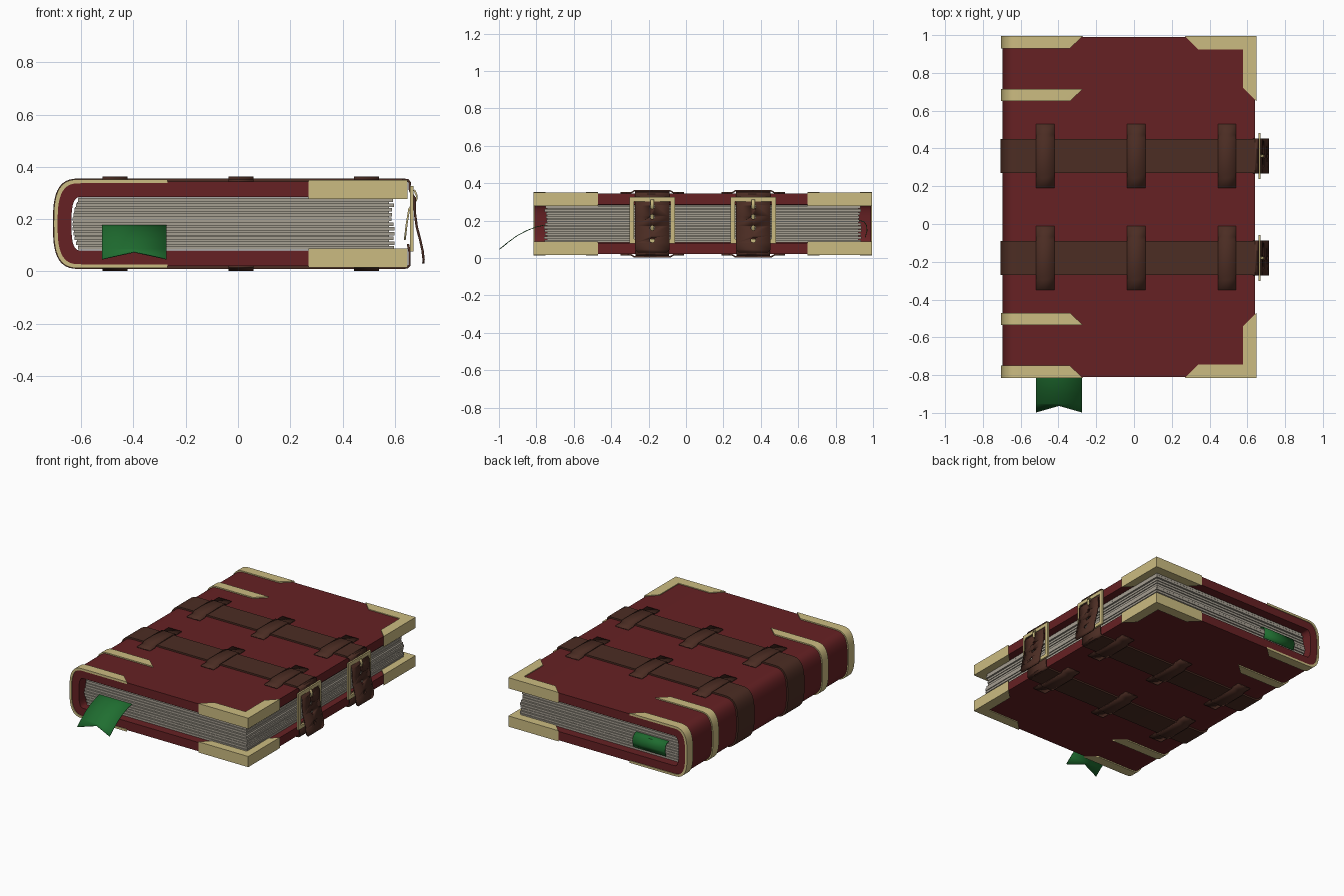
import bpy, bmesh, math, random
from mathutils import Vector, Matrix

if "Cube" in bpy.data.objects:
    bpy.data.objects.remove(bpy.data.objects["Cube"])
random.seed(4)


def material(name, rgb):
    m = bpy.data.materials.new(name)
    m.use_nodes = True
    m.diffuse_color = (*rgb, 1)
    m.node_tree.nodes["Principled BSDF"].inputs["Base Color"].default_value = (*rgb, 1)
    return m


RED = material("red_leather", (0.133, 0.015, 0.017))
GOLD = material("pale_gold", (0.60, 0.50, 0.22))
BROWN = material("brown_leather", (0.072, 0.026, 0.017))
GREEN = material("green_ribbon", (0.014, 0.156, 0.03))
PAPER = material("paper", (0.376, 0.342, 0.283))

MID_Y, MID_Z, HALF_Z = 0.09, 0.1825, 0.162


def finish(name, bm, mat):
    bmesh.ops.recalc_face_normals(bm, faces=bm.faces)
    me = bpy.data.meshes.new(name)
    bm.to_mesh(me)
    bm.free()
    me.materials.append(mat)
    me.shade_smooth()
    me.set_sharp_from_angle(angle=math.radians(35))
    ob = bpy.data.objects.new(name, me)
    bpy.context.collection.objects.link(ob)
    return ob


def prism(name, points, sweep, mat, edit=None):
    """Close a 3D outline and sweep it along a vector."""
    bm = bmesh.new()
    face = bm.faces.new([bm.verts.new(p) for p in points])
    ext = bmesh.ops.extrude_face_region(bm, geom=[face])
    bmesh.ops.translate(bm, vec=sweep, verts=[v for v in ext["geom"] if isinstance(v, bmesh.types.BMVert)])
    if edit:
        edit(bm)
    return finish(name, bm, mat)


def box(name, lo, hi, mat):
    outline = [(lo[0], lo[1], lo[2]), (hi[0], lo[1], lo[2]), (hi[0], hi[1], lo[2]), (lo[0], hi[1], lo[2])]
    return prism(name, outline, Vector((0, 0, hi[2] - lo[2])), mat)


def strip(name, path, across, thick, mat, notch=None, narrow=1.0):
    """Bent strip: a path widened along a vector, with an optional notched or narrowed end."""
    bm = bmesh.new()
    across = Vector(across)
    rows = []
    for i, p in enumerate(path):
        last = i == len(path) - 1
        w = across * (narrow if last else 1)
        centre = Vector(p) + (Vector(notch) if notch and last else Vector())
        rows.append([bm.verts.new(q) for q in (Vector(p) - w, centre, Vector(p) + w)])
    for a, b in zip(rows, rows[1:]):
        for k in range(2):
            bm.faces.new((a[k], a[k + 1], b[k + 1], b[k]))
    ob = finish(name, bm, mat)
    sol = ob.modifiers.new("thickness", "SOLIDIFY")
    sol.thickness, sol.offset = thick, 0
    return ob


def spine_line(d, x_end, y):
    """Line over the top, round the spine and back underneath, pushed out by d."""
    pts = [(x_end, y, MID_Z + HALF_Z + d)]
    for i in range(25):
        a = math.pi / 2 - math.pi * i / 24
        c, s = max(math.cos(a), 0), math.sin(a)
        pts.append((-0.60 - (0.097 + d) * c ** 0.667, y,
                    MID_Z + (HALF_Z + d) * math.copysign(abs(s) ** 0.667, s)))
    return pts + [(x_end, y, MID_Z - HALF_Z - d)]


def wrap(name, d0, d1, x_end, y0, y1, mat, short_y=None):
    """Shell round the spine; short_y marks the edge whose ends are cut back."""
    def slant(bm):
        for v in bm.verts:
            if short_y is not None and v.co.x > x_end - 0.001 and abs(v.co.y - short_y) < 0.001:
                v.co.x -= 0.07
    outline = spine_line(d1, x_end, y0) + spine_line(d0, x_end, y0)[::-1]
    return prism(name, outline, Vector((0, y1 - y0, 0)), mat, slant)


# Cover
wrap("cover", -0.06, 0, 0.64, -0.81, 0.99, RED)

# Page block: gatherings with thin recessed gaps between them
layers = 11
z, step = 0.083, 0.2 / layers
for i in range(layers):
    bulge = 0.026 * math.sin(math.pi * (i + 0.5) / layers)
    inset = random.uniform(0, 0.014)
    box("page_gathering", (-0.608 - bulge, -0.76 + inset, z),
        (0.600 - inset, 0.94 - inset, z + step * 0.78), PAPER)
    box("page_gap", (-0.606 - bulge, -0.742, z + step * 0.75),
        (0.578, 0.922, z + step * 1.02), PAPER)
    z += step

# Gold spine bands, mirrored about the middle of the book
for side in (-1, 1):
    for name, far, near in (("end_band", 0.905, 0.84), ("inner_band", 0.625, 0.56)):
        y0, y1 = sorted((MID_Y + side * far, MID_Y + side * near))
        wrap(name, -0.007, 0.008, -0.27, y0, y1, GOLD, MID_Y + side * near)

# Gold corner caps on both boards
corner = [(0.27, 0.905), (0.648, 0.905), (0.648, 0.56), (0.578, 0.63), (0.578, 0.835), (0.34, 0.835)]
for side in (-1, 1):
    for name, z0 in (("lower_corner", 0.015), ("upper_corner", 0.277)):
        prism(name, [(x, MID_Y + side * y, z0) for x, y in corner], Vector((0, 0, 0.073)), GOLD)

# Straps, keepers and clasps
for cy in (-0.18, 0.36):
    wrap("strap", -0.002, 0.011, 0.64, cy - 0.09, cy + 0.09, BROWN)

    for x in (-0.47, 0.012, 0.492):
        for name, s in (("upper_keeper", 1), ("lower_keeper", -1)):
            half = [(0.17, 0.003), (0.115, 0.003), (0.095, 0.015)]
            prof = [(-y, h) for y, h in half] + [(y, h) for y, h in half[::-1]]
            strip(name, [(x, cy + y, MID_Z + s * (HALF_Z + h)) for y, h in prof],
                  (0.048, 0, 0), 0.008, BROWN)

    # Upper strap end passes through the buckle and hangs as a tongue
    path = [(0.63, 0.35), (0.650, 0.349), (0.657, 0.340), (0.656, 0.315), (0.664, 0.298), (0.676, 0.28),
            (0.677, 0.22), (0.684, 0.17), (0.697, 0.12), (0.706, 0.08), (0.710, 0.045), (0.709, 0.03)]
    tongue = strip("strap_tongue", [(x, cy, z) for x, z in path], (0, 0.092, 0), 0.009, BROWN, narrow=0.85)

    # Punched holes
    bm = bmesh.new()
    for z in (0.275, 0.22, 0.16, 0.095):
        turn = Matrix.Translation((0.69, cy, z)) @ Matrix.Rotation(math.pi / 2, 4, "Y")
        bmesh.ops.create_cone(bm, cap_ends=True, segments=10, radius1=0.013, radius2=0.013,
                              depth=0.1, matrix=turn)
    punch = finish("hole_punch", bm, BROWN)
    punch.hide_render = punch.hide_viewport = True
    cut = tongue.modifiers.new("holes", "BOOLEAN")
    cut.operation, cut.object, cut.solver = "DIFFERENCE", punch, "EXACT"

    # Lower strap end folds up to hold the buckle
    path = [(0.63, 0.015), (0.648, 0.015), (0.656, 0.024), (0.656, 0.075), (0.650, 0.105)]
    strip("strap_lower_end", [(x, cy, z) for x, z in path], (0, 0.09, 0), 0.009, BROWN)

    # Buckle frame and prong
    for s in (-1, 1):
        y0, y1 = sorted((cy + s * 0.122, cy + s * 0.098))
        box("buckle_side", (0.658, y0, 0.077), (0.671, y1, 0.327), GOLD)
    for name, z0 in (("buckle_lower_bar", 0.077), ("buckle_upper_bar", 0.303)):
        box(name, (0.658, cy - 0.11, z0), (0.671, cy + 0.11, z0 + 0.024), GOLD)
    path = [(0.674, 0.312), (0.684, 0.29), (0.682, 0.272), (0.655, 0.24), (0.645, 0.18), (0.638, 0.12)]
    strip("buckle_prong", [(x, cy, z) for x, z in path], (0, 0.009, 0), 0.007, GOLD)

# Ribbon bookmark: long notched end at the front, short curl at the back
front = [(-0.70, 0.177), (-0.76, 0.175), (-0.80, 0.166), (-0.85, 0.147), (-0.90, 0.121), (-0.95, 0.085), (-0.997, 0.047)]
strip("bookmark_front", [(-0.397, y, z) for y, z in front], (0.123, 0, 0), 0.004, GREEN, notch=(0, 0.035, 0.027))
back = [(0.88, 0.20), (0.93, 0.20), (0.952, 0.193), (0.965, 0.175), (0.968, 0.145), (0.958, 0.11)]
strip("bookmark_back", [(-0.397, y, z) for y, z in back], (0.123, 0, 0), 0.004, GREEN)
